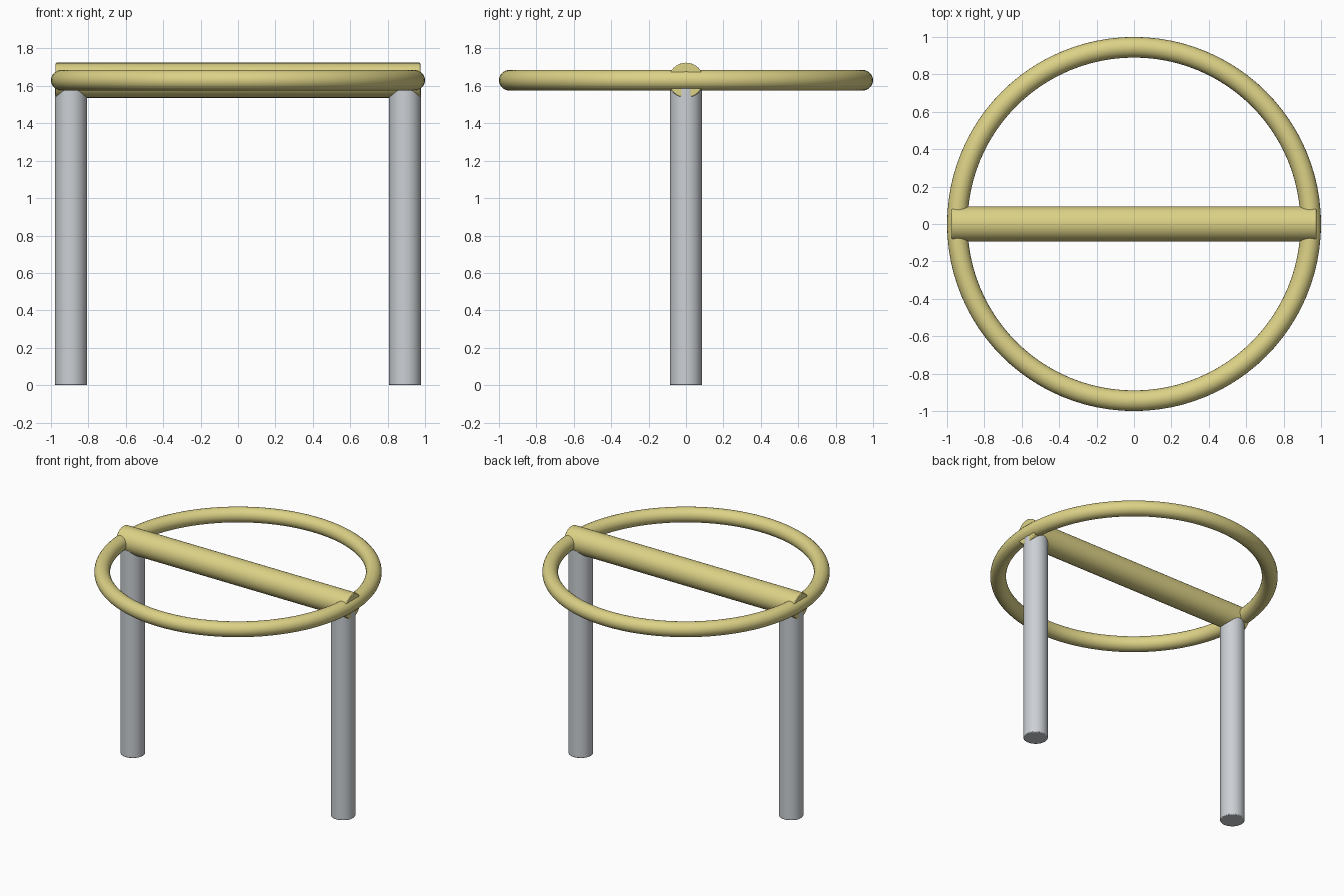
import bpy
import math

cube = bpy.data.objects.get("Cube")
if cube:
    bpy.data.objects.remove(cube, do_unlink=True)


def make_material(name, color):
    mat = bpy.data.materials.new(name)
    mat.use_nodes = True
    mat.diffuse_color = color
    mat.node_tree.nodes["Principled BSDF"].inputs["Base Color"].default_value = color
    return mat


def finish(name, mat):
    obj = bpy.context.object
    obj.name = name
    obj.data.materials.append(mat)
    bpy.ops.object.shade_smooth_by_angle(angle=math.radians(40))
    return obj


def rod(name, mat, radius, length, location, rotation=(0, 0, 0)):
    bpy.ops.mesh.primitive_cylinder_add(vertices=32, radius=radius, depth=length,
                                        location=location, rotation=rotation)
    obj = finish(name, mat)
    # Slightly eased rims
    bevel = obj.modifiers.new("rim", "BEVEL")
    bevel.width = 0.006
    bevel.segments = 2
    return obj


yellow = make_material("pale yellow", (0.72, 0.64, 0.24, 1))
grey = make_material("light grey", (0.60, 0.63, 0.66, 1))

RAIL_Z = 1.63
LEG_TOP = 1.59

# Round hoop
bpy.ops.mesh.primitive_torus_add(location=(0, 0, RAIL_Z), major_radius=0.945,
                                 minor_radius=0.055, major_segments=96, minor_segments=24)
finish("hoop", yellow)

# Crossbar spanning the hoop
rod("crossbar", yellow, 0.094, 1.95, (0, 0, RAIL_Z), (0, math.pi / 2, 0))

# Two legs under the crossbar ends
for side, name in ((1, "left_leg"), (-1, "right_leg")):
    rod(name, grey, 0.086, LEG_TOP, (side * 0.893, 0, LEG_TOP / 2))
